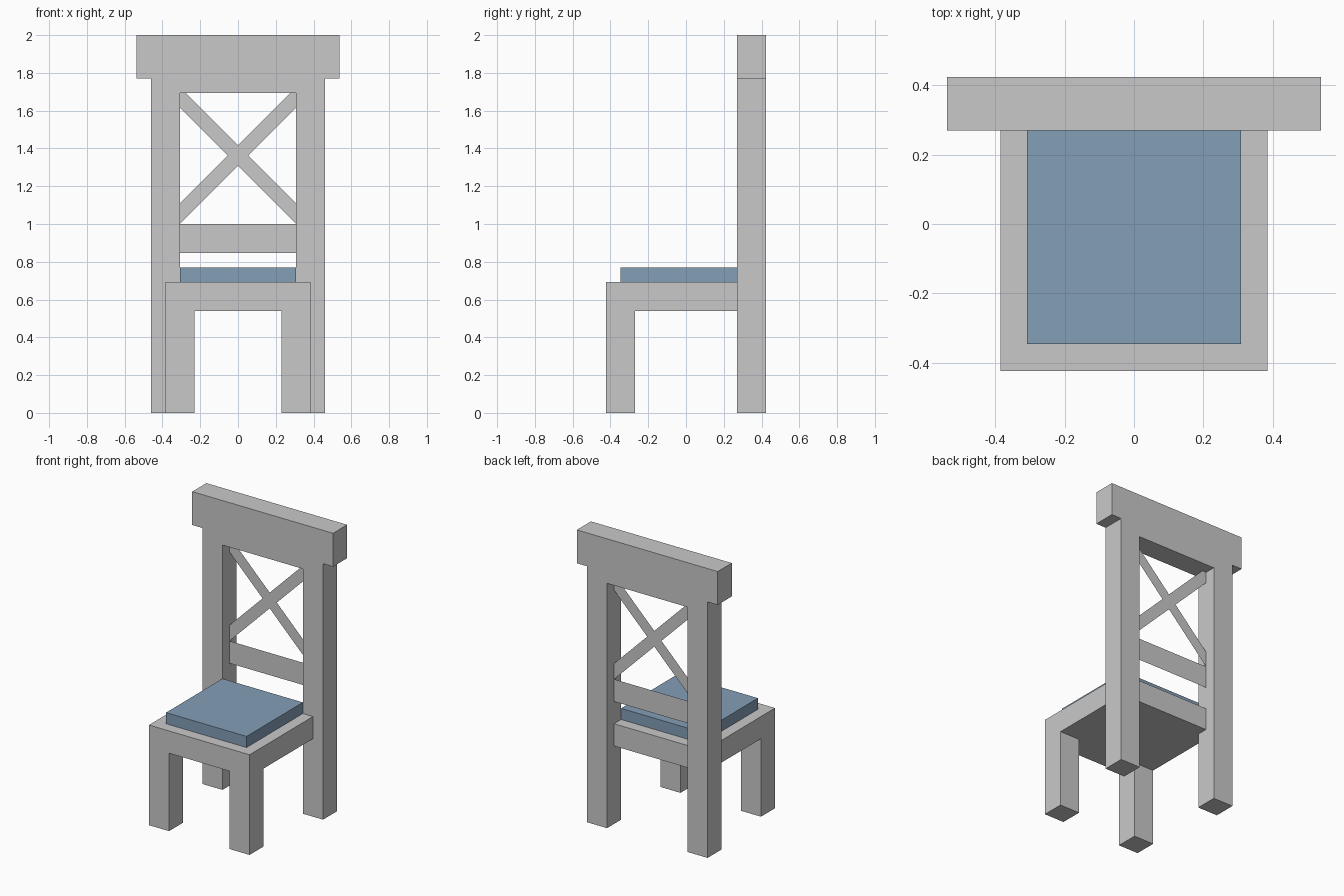
import bpy, bmesh
from mathutils import Vector

if "Cube" in bpy.data.objects:
    bpy.data.objects.remove(bpy.data.objects["Cube"])

U = 1 / 13  # the chair is laid out on a grid 26 units tall


def material(name, rgb):
    m = bpy.data.materials.new(name)
    m.diffuse_color = (*rgb, 1)
    m.use_nodes = True
    m.node_tree.nodes["Principled BSDF"].inputs["Base Color"].default_value = m.diffuse_color
    return m


GREY = material("light grey frame", (0.584, 0.584, 0.584))
BLUE = material("dusty blue cushion", (0.227, 0.342, 0.468))


def mirrored(half):
    """Close a right-hand half outline with its mirror image across x = 0."""
    return half + [(-x, v) for x, v in reversed(half) if x > 0]


def prism(name, half, axis, start, end, mat):
    """Fill an outline (x with z, or x with y) and extrude it along axis."""
    bm = bmesh.new()
    if axis == "y":
        pts = [(x, start, v) for x, v in mirrored(half)]
    else:
        pts = [(x, v, start) for x, v in mirrored(half)]
    face = bm.faces.new([bm.verts.new(Vector(p) * U) for p in pts])
    if end != start:
        step = Vector((0, end - start, 0) if axis == "y" else (0, 0, end - start)) * U
        ext = bmesh.ops.extrude_face_region(bm, geom=[face], use_keep_orig=True)
        moved = [g for g in ext["geom"] if isinstance(g, bmesh.types.BMVert)]
        bmesh.ops.translate(bm, verts=moved, vec=step)
        bmesh.ops.recalc_face_normals(bm, faces=bm.faces)
    return finish(name, bm, mat)


def box(name, x, y, z, mat):
    bm = bmesh.new()
    bmesh.ops.create_cube(bm, size=1)
    for v in bm.verts:
        v.co = Vector([(a + b) / 2 + c * (b - a) for (a, b), c in zip((x, y, z), v.co)]) * U
    return finish(name, bm, mat)


def finish(name, bm, mat):
    mesh = bpy.data.meshes.new(name)
    bm.to_mesh(mesh)
    bm.free()
    mesh.materials.append(mat)
    ob = bpy.data.objects.new(name, mesh)
    bpy.context.collection.objects.link(ob)
    return ob


# Back frame: two tall posts joined by a wide overhanging head beam
prism("back_frame",
      [(0, 26), (7, 26), (7, 23), (6, 23), (6, 0), (4, 0), (4, 22), (0, 22)],
      "y", 3.5, 5.5, GREY)

# Seat slab with a narrower tongue reaching between the posts
prism("seat", [(0, -5.5), (5, -5.5), (5, 3.5), (4, 3.5), (4, 4.5), (0, 4.5)],
      "z", 7, 9, GREY)

# Front legs
for side, x in (("left", (-5, -3)), ("right", (3, 5))):
    box("front_leg_" + side, x, (-5.5, -3.5), (0, 7), GREY)

# Cushion
box("cushion", (-4, 4), (-4.5, 3.5), (9, 10), BLUE)

# Thin sheet lower rail and cross brace, centred in the post depth
prism("lower_rail", [(0, 13), (4, 13), (4, 11), (0, 11)], "y", 4.5, 4.5, GREY)
w = 2 ** 0.5  # vertical thickness of a one-unit diagonal bar
prism("cross_brace",
      [(0, 17), (4, 13), (4, 13 + w), (w / 2, 17 + w / 2),
       (4, 21), (4, 22), (5 - w, 22), (0, 17 + w)],
      "y", 4.5, 4.5, GREY)
